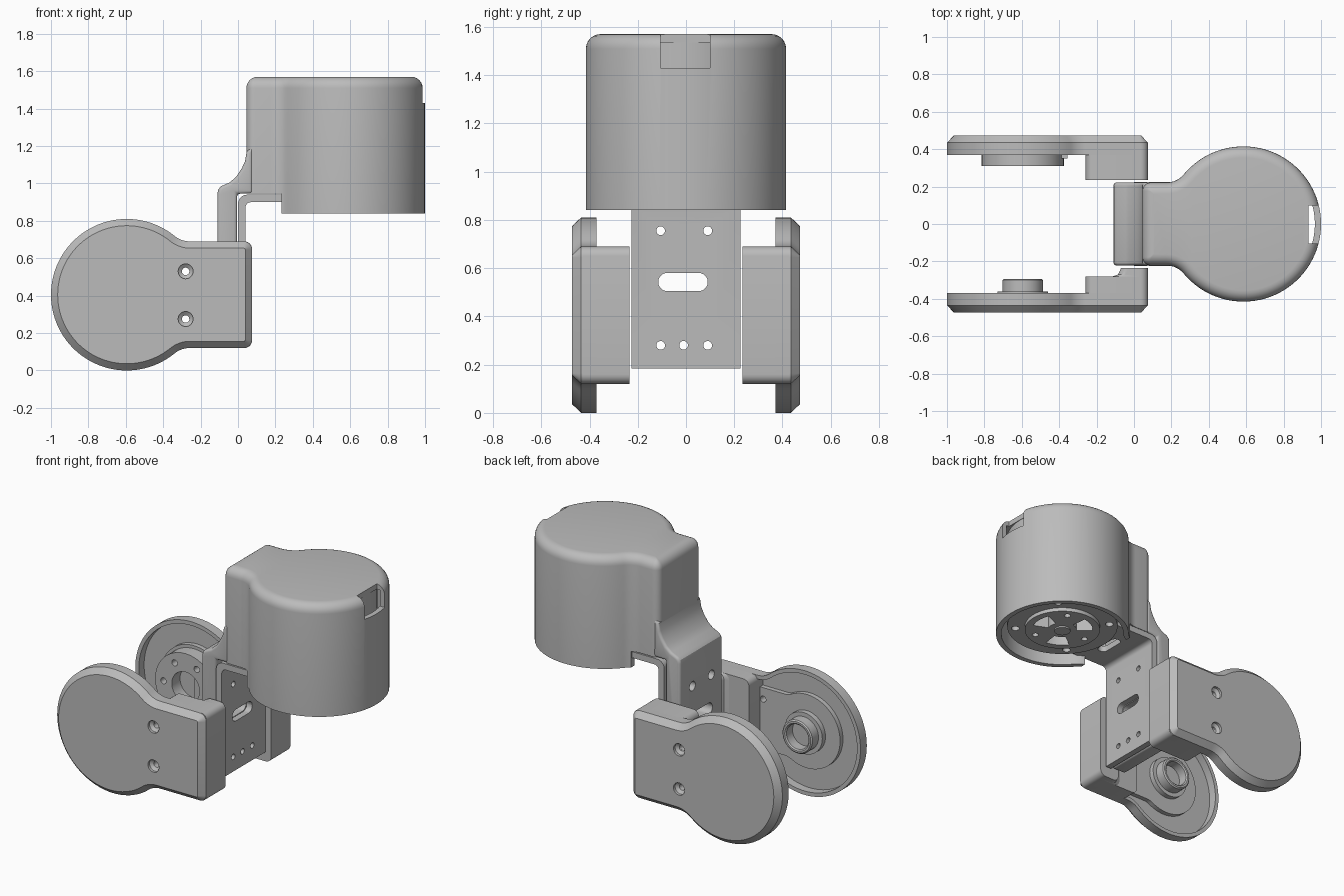
import bpy, bmesh
from math import sin, cos, pi, sqrt, asin, atan2, radians

cube = bpy.data.objects.get("Cube")
if cube:
    bpy.data.objects.remove(cube)

GREY = (0.5, 0.5, 0.5, 1)
mat = bpy.data.materials.new("plain_grey")
mat.use_nodes = True
mat.diffuse_color = GREY
mat.node_tree.nodes["Principled BSDF"].inputs["Base Color"].default_value = GREY

AXES = {"x": lambda u, v, l: (l, u, v),
        "y": lambda u, v, l: (u, l, v),
        "z": lambda u, v, l: (u, v, l)}


def arc(cx, cy, r, a, b, n):
    return [(cx + r * cos(a + (b - a) * i / n), cy + r * sin(a + (b - a) * i / n))
            for i in range(n + 1)]


def circle(cx, cy, r, n=48):
    return arc(cx, cy, r, 0, 2 * pi, n)[:-1]


def rect(x0, x1, y0, y1, r=0.0, n=6):
    """Rectangle outline, with rounded corners if r is given."""
    if not r:
        return [(x0, y0), (x1, y0), (x1, y1), (x0, y1)]
    return (arc(x1 - r, y1 - r, r, 0, pi / 2, n) + arc(x0 + r, y1 - r, r, pi / 2, pi, n)
            + arc(x0 + r, y0 + r, r, pi, 1.5 * pi, n) + arc(x1 - r, y0 + r, r, 1.5 * pi, 2 * pi, n))


def keyhole(cx, cy, r, h, f, length, rc, side, d=0.0):
    """Disc with a filleted neck of half width h to one side, inset by d."""
    r, h, f, length, rc = r - d, h - d, f + d, length - d, max(rc - d, 0.004)
    fx = sqrt((r + f) ** 2 - (h + f) ** 2)
    a = asin((h + f) / (r + f))
    half = (arc(length - rc, h - rc, rc, 0, pi / 2, 6)
            + arc(fx, h + f, f, 1.5 * pi, pi + a, 8)
            + arc(0, 0, r, a, pi, 36)[1:])
    pts = half + [(x, -y) for x, y in reversed(half[:-1])]
    return [(cx + side * x, cy + y) for x, y in pts]


def loft(name, axis, rings):
    """Solid through (outline, level) rings, capped at both ends."""
    bm = bmesh.new()
    loops = [[bm.verts.new(AXES[axis](u, v, l)) for u, v in pts] for pts, l in rings]
    for p, q in zip(loops, loops[1:]):
        for i in range(len(p)):
            j = (i + 1) % len(p)
            bm.faces.new((p[i], p[j], q[j], q[i]))
    bm.faces.new(loops[0])
    bm.faces.new(loops[-1])
    bmesh.ops.recalc_face_normals(bm, faces=bm.faces)
    me = bpy.data.meshes.new(name)
    bm.to_mesh(me)
    bm.free()
    me.materials.append(mat)
    ob = bpy.data.objects.new(name, me)
    bpy.context.collection.objects.link(ob)
    return ob


def prism(name, axis, pts, a, b):
    return loft(name, axis, [(pts, a), (pts, b)])


def activate(ob):
    bpy.ops.object.select_all(action="DESELECT")
    ob.select_set(True)
    bpy.context.view_layer.objects.active = ob


def cut(ob, *cutters):
    for c in cutters:
        m = ob.modifiers.new("cut", "BOOLEAN")
        m.operation, m.solver, m.object = "DIFFERENCE", "EXACT", c
        activate(ob)
        bpy.ops.object.modifier_apply(modifier=m.name)
        bpy.data.objects.remove(c)


def drill(axis, u, v, r, a, b):
    return prism("drill", axis, circle(u, v, r, 20), a, b)


def bevel(ob, width, segments=4):
    m = ob.modifiers.new("bevel", "BEVEL")
    m.width, m.segments, m.limit_method, m.angle_limit = width, segments, "ANGLE", radians(50)
    activate(ob)
    bpy.ops.object.modifier_apply(modifier=m.name)


# Side covers: shallow cups with a chamfered outer face
PX, PZ = -0.595, 0.405
SCREWS = (0.275, 0.53)


def side_outline(d=0.0):
    return keyhole(PX, PZ, 0.405, 0.285, 0.13, 0.67, 0.045, 1, d)


for s, label in ((-1, "front"), (1, "rear")):
    cover = loft(label + "_side_cover", "y", [
        (side_outline(0.025), s * 0.425), (side_outline(0.025), s * 0.37),
        (side_outline(), s * 0.37), (side_outline(), s * 0.435),
        (side_outline(0.036), s * 0.472)])
    pad = prism(label + "_inner_pad", "y",
                keyhole(PX, PZ, 0.24, 0.2, 0.1, 0.36, 0.01, 1), s * 0.43, s * 0.395)
    for z in SCREWS:
        sink = [(circle(-0.28, z, r, 24), s * y)
                for r, y in ((0.04, 0.48), (0.04, 0.455), (0.02, 0.44), (0.02, 0.36))]
        cut(cover, loft("sink", "y", sink))
        cut(pad, drill("y", -0.28, z, 0.02, s * 0.36, s * 0.45))

# Mounting blocks between the side covers and the bracket
prism("rear_block", "y", rect(-0.258, 0.075, 0.12, 0.69, 0.04), 0.235, 0.43)
prism("front_block", "y", rect(-0.258, 0.075, 0.12, 0.69, 0.04), -0.28, -0.43)
step = [(rect(x, 0.075, 0.12, 0.69, 0.04), y)
        for x, y in ((-0.115, -0.28), (-0.085, -0.27), (-0.075, -0.25), (-0.07, -0.235))]
loft("front_block_step", "y", step)

# Front pivot: open tube on a flange
prism("front_pivot_flange", "y", circle(PX, PZ, 0.135), -0.43, -0.362)
loft("front_pivot_tube", "y", [
    (circle(PX, PZ, 0.08), -0.365), (circle(PX, PZ, 0.08), -0.3),
    (circle(PX, PZ, 0.088), -0.293), (circle(PX, PZ, 0.1), -0.293),
    (circle(PX, PZ, 0.108), -0.3), (circle(PX, PZ, 0.108), -0.4)])

# Rear pivot: wide ring with a bolt circle
ring = prism("rear_pivot_ring", "y", circle(PX, PZ, 0.22), 0.31, 0.42)
cut(ring, prism("bore", "y", circle(PX, PZ, 0.1), 0.2, 0.4))
for i in range(6):
    a = i * pi / 3
    cut(ring, drill("y", PX + 0.16 * cos(a), PZ + 0.16 * sin(a), 0.02, 0.2, 0.36))
prism("rear_pivot_arm", "y", rect(-0.56, -0.355, 0.33, 0.48), 0.35, 0.41)

# Angle bracket with bolt holes and a cable slot
bend = arc(0.05, 0.89, 0.05, pi, pi / 2, 6)
inner = arc(0.07, 0.87, 0.03, pi / 2, pi, 5)
bracket = prism("angle_bracket", "y",
                [(0, 0.185)] + bend + [(0.33, 0.94), (0.33, 0.9)] + inner + [(0.04, 0.185)],
                -0.225, 0.225)

# Rear shell of the neck, flowing up into the motor housing
curve = [(-0.11, 0.945), (-0.106, 0.968), (-0.09, 0.985), (-0.045, 1.005), (-0.01, 1.035),
         (0.02, 1.08), (0.038, 1.12), (0.046, 1.17)]
neck = prism("neck_shell", "y",
             [(-0.11, 0.185)] + curve + [(0.08, 1.2), (0.08, 0.945), (-0.005, 0.945), (-0.005, 0.185)],
             -0.222, 0.222)
bevel(neck, 0.025)

HOLES = [(y, 0.755) for y in (-0.105, 0.09)] + [(y, 0.28) for y in (-0.105, -0.01, 0.09)]
for ob, r in ((bracket, 0.018), (neck, 0.03)):
    for y, z in HOLES:
        cut(ob, drill("x", y, z, r, -0.3, 0.3))
    cut(ob, prism("slot", "x", rect(-0.115, 0.09, 0.505, 0.58, 0.037), -0.3, 0.3))
cut(bracket, prism("slot", "z", rect(0.17, 0.235, -0.09, 0.09, 0.03), 0.8, 1))

# Motor housing: open below, rounded above
MX = 0.585


def housing_outline(d=0.0):
    return keyhole(MX, 0, 0.415, 0.222, 0.12, 0.54, 0.045, -1, d)


R = 0.06
dome = [(housing_outline(R * (1 - cos(t * pi / 12))), 1.57 - R + R * sin(t * pi / 12))
        for t in range(7)]
housing = loft("motor_housing", "z", [
    (housing_outline(0.033), 1.535), (housing_outline(0.033), 0.84),
    (housing_outline(), 0.84)] + dome)
cut(housing,
    prism("neck_gap", "z", rect(-0.1, 0.232, -0.5, 0.5), 0.7, 0.945),
    prism("cable_notch", "z", rect(0.932, 1.1, -0.105, 0.1), 1.43, 1.7))

# Motor body with its output hub underneath
motor = prism("motor_body", "z", circle(MX, 0, 0.345, 64), 0.895, 1.535)
hub = prism("output_hub", "z", circle(MX, 0, 0.235, 64), 0.87, 0.9)
prism("hub_boss", "z", circle(MX, 0, 0.05), 0.86, 0.95)


def polar(r, a):
    return MX + r * cos(a), r * sin(a)


for i in range(4):
    cut(motor, drill("z", *polar(0.295, (i + 0.5) * pi / 2), 0.025, 0.8, 0.95))
for i in range(3):
    a = i * 2 * pi / 3
    cut(hub, drill("z", *polar(0.18, a + pi / 3), 0.02, 0.8, 0.95))
    window = arc(MX, 0, 0.19, a - 0.4, a + 0.4, 8) + arc(MX, 0, 0.09, a + 0.4, a - 0.4, 8)
    for ob in (hub, motor):
        cut(ob, prism("window", "z", window, 0.8, 0.97))

# Smooth the curved faces, keep real edges crisp
for ob in bpy.context.collection.objects:
    if ob.type == "MESH" and mat.name in ob.data.materials:
        activate(ob)
        bpy.ops.object.shade_smooth_by_angle(angle=radians(32))
